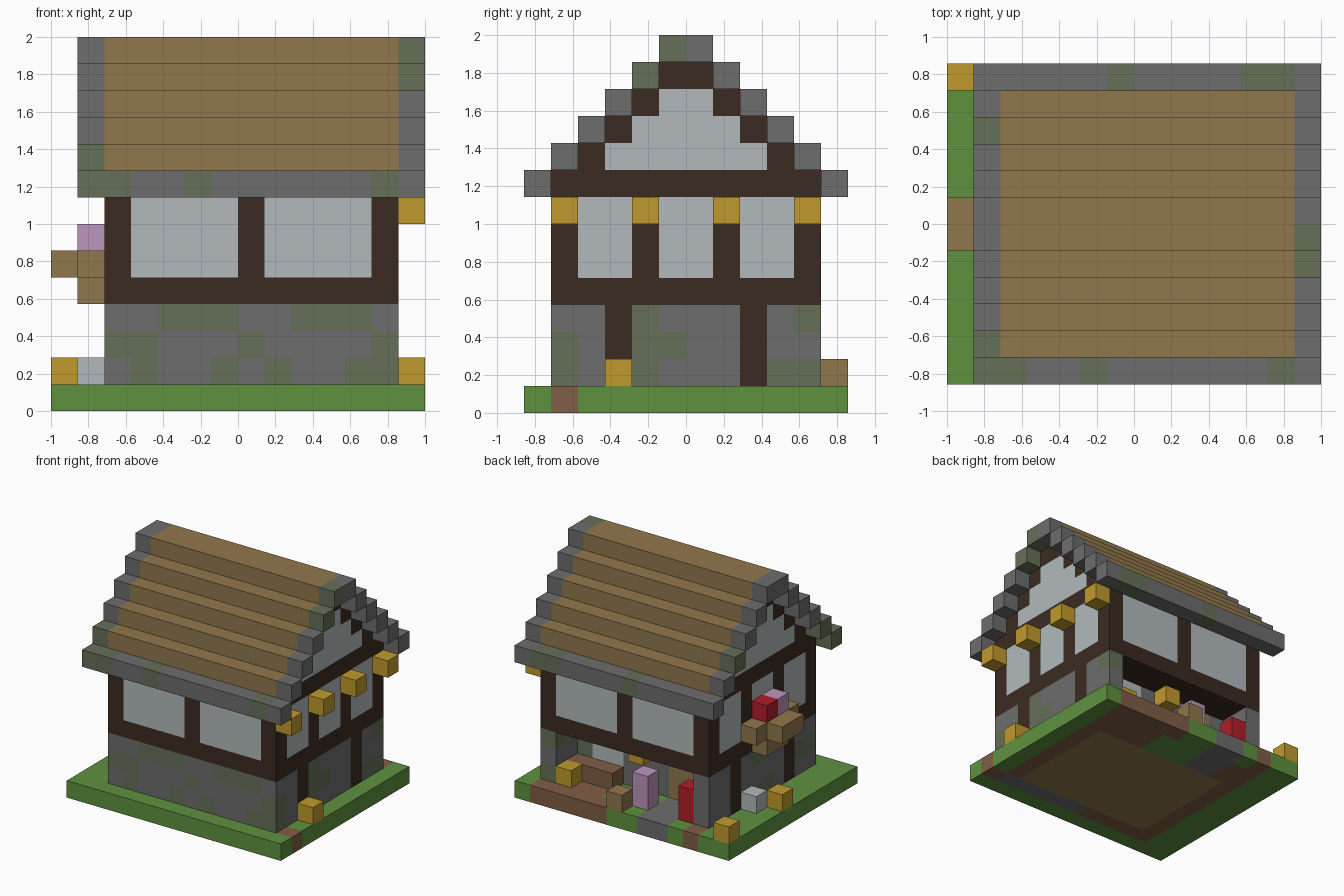
import bpy
import bmesh
from mathutils import Vector

if "Cube" in bpy.data.objects:
    bpy.data.objects.remove(bpy.data.objects["Cube"], do_unlink=True)

# Block size and grid origin
U = 1 / 7
ORIGIN = Vector((-1, -6 * U, 0))

PALETTE = {
    "wood": "91774d", "stone": "6d6d6d", "moss": "656f58", "grass": "5f913f",
    "lantern_gold": "c09a2d", "dark_timber": "3b2b21", "plaster": "b2babc",
    "dirt": "805e45", "lilac": "bc97bc", "red": "b01e2a",
}


def linear(pair):
    c = int(pair, 16) / 255
    return c / 12.92 if c <= 0.04045 else ((c + 0.055) / 1.055) ** 2.4


materials = {}
for name, code in PALETTE.items():
    mat = bpy.data.materials.new(name)
    mat.use_nodes = True
    colour = (linear(code[:2]), linear(code[2:4]), linear(code[4:]), 1)
    mat.diffuse_color = colour
    shader = next(n for n in mat.node_tree.nodes if n.type == "BSDF_PRINCIPLED")
    shader.inputs["Base Color"].default_value = colour
    shader.inputs["Roughness"].default_value = 0.9
    materials[name] = mat

grid = {}


def span(v):
    return range(v[0], v[1] + 1) if isinstance(v, tuple) else (v,)


def fill(part, colour, x, y, z):
    """Fill a box of blocks; each axis is one index or an inclusive pair."""
    for i in span(x):
        for j in span(y):
            for k in span(z):
                grid[i, j, k] = (part, colour)


def paint(colour, x, y, z):
    """Recolour existing blocks without changing their part."""
    for i in span(x):
        for j in span(y):
            for k in span(z):
                if (i, j, k) in grid:
                    grid[i, j, k] = (grid[i, j, k][0], colour)


# Ground slab, earth under the walls, plank floor and path
fill("ground", "grass", (0, 13), (0, 11), 0)
paint("dirt", (2, 12), (1, 10), 0)
paint("dirt", (8, 12), 11, 0)
paint("dirt", 2, 11, 0)
paint("dirt", 13, 1, 0)
paint("stone", (7, 12), 1, 0)
paint("grass", (6, 8), (9, 10), 0)
fill("floor", "wood", (3, 11), (2, 8), 0)
fill("path", "stone", (4, 5), (9, 11), 0)

# Stone ground storey with timber posts and a recessed porch wall
fill("stone_walls", "stone", (2, 12), 1, (1, 3))
for x in (2, 12):
    fill("stone_walls", "stone", x, (1, 10), (1, 3))
    for y in (3, 8):
        fill("lower_posts", "dark_timber", x, y, (1, 3))
fill("porch_wall", "stone", (3, 11), 8, (1, 3))
fill("porch_window", "plaster", (9, 10), 8, (2, 3))
fill("porch_door", "wood", (4, 5), 8, (1, 3))

# Moss on the stone walls
for x, z in (((4, 6), 3), ((9, 11), 3), ((2, 3), 2), (7, 2), (12, 2),
             (3, 1), (6, 1), (8, 1), (11, 1)):
    paint("moss", x, 1, z)
for y, z in ((1, (1, 2)), (4, (1, 3)), (5, 2), (10, 3), ((9, 10), 1)):
    paint("moss", 12, y, z)
for y, z in ((6, 3), (5, 1), (2, 2)):
    paint("moss", 2, y, z)
paint("moss", 11, 8, (2, 3))

# Upper storey: floor beam, plaster panels and posts
fill("floor_beams", "dark_timber", (2, 12), (1, 10), 4)
for y in (1, 10):
    fill("plaster_panels", "plaster", (2, 12), y, (5, 7))
for x in (2, 12):
    fill("plaster_panels", "plaster", x, (1, 10), (5, 7))
    for y in (1, 4, 7, 10):
        fill("upper_posts", "dark_timber", x, y, (5, 7))
for y in (1, 10):
    fill("upper_posts", "dark_timber", 7, y, (5, 7))
fill("top_beams", "dark_timber", (2, 12), (1, 10), 8)

# Stepped roof with stone verges, and gables that follow the steps
for step in range(6):
    z = 8 + step
    for y in (step, 11 - step):
        fill("roof_verge", "stone", (1, 13), y, z)
        if step:
            fill("roof", "wood", (2, 12), y, z)
    if 0 < step < 5:
        for x in (2, 12):
            fill("gable_panels", "plaster", x, (step + 1, 10 - step), z)
            for y in (step + 1, 10 - step):
                fill("gable_timbers", "dark_timber", x, y, z)

# Moss on the eaves and verges
for x in ((1, 2), 5, 12):
    paint("moss", x, 0, 8)
for x in (6, (11, 12)):
    paint("moss", x, 11, 8)
for x, y, z in ((1, 1, 9), (1, 9, 10), (13, 4, 12), (13, 5, 13)):
    paint("moss", x, y, z)

# Lanterns around the house
for y in (1, 4, 7, 10):
    fill("gable_lanterns", "lantern_gold", 13, y, 7)
for x, y, z in ((13, 3, 1), (0, 11, 1), (0, 6, 1), (11, 10, 1), (7, 9, 3)):
    fill("lanterns", "lantern_gold", x, y, z)

# Window box with flowers
fill("window_box", "wood", 1, (5, 6), 4)
fill("window_box", "wood", 1, (4, 7), 5)
fill("window_box", "wood", 0, (5, 6), 5)
fill("red_flower", "red", 1, 6, 6)
fill("lilac_flower", "lilac", 1, 5, 6)

# Yard items: pale block, crate, raised bed and tall blooms
fill("pale_block", "plaster", 1, 7, 1)
fill("crate", "wood", 7, 11, 1)
fill("raised_bed", "dirt", (9, 11), 9, 1)
fill("tall_red_bloom", "red", 3, 10, (1, 2))
fill("tall_lilac_bloom", "lilac", 6, 10, (1, 2))

# Turn each part's exposed block sides into a clean mesh
AXES = [Vector(a) * s for a in ((1, 0, 0), (0, 1, 0), (0, 0, 1)) for s in (1, -1)]


def build(part):
    cells = {c: v[1] for c, v in grid.items() if v[0] == part}
    colours = sorted(set(cells.values()))
    bm = bmesh.new()
    for cell, colour in cells.items():
        centre = Vector(cell) + Vector((0.5, 0.5, 0.5))
        for n in AXES:
            if tuple(int(c + d) for c, d in zip(cell, n)) in grid:
                continue
            a = Vector((n.y, n.z, n.x))
            b = n.cross(a)
            corners = [centre + (n + a * p + b * q) / 2
                       for p, q in ((-1, -1), (1, -1), (1, 1), (-1, 1))]
            face = bm.faces.new([bm.verts.new(ORIGIN + c * U) for c in corners])
            face.material_index = colours.index(colour)
    if not bm.faces:
        bm.free()
        return
    bmesh.ops.remove_doubles(bm, verts=bm.verts, dist=0.001)
    bmesh.ops.dissolve_limit(bm, angle_limit=0.01, verts=bm.verts,
                             edges=bm.edges, delimit={"MATERIAL"})
    mesh = bpy.data.meshes.new(part)
    bm.to_mesh(mesh)
    bm.free()
    for colour in colours:
        mesh.materials.append(materials[colour])
    bpy.context.collection.objects.link(bpy.data.objects.new(part, mesh))


for part in sorted({v[0] for v in grid.values()}):
    build(part)
